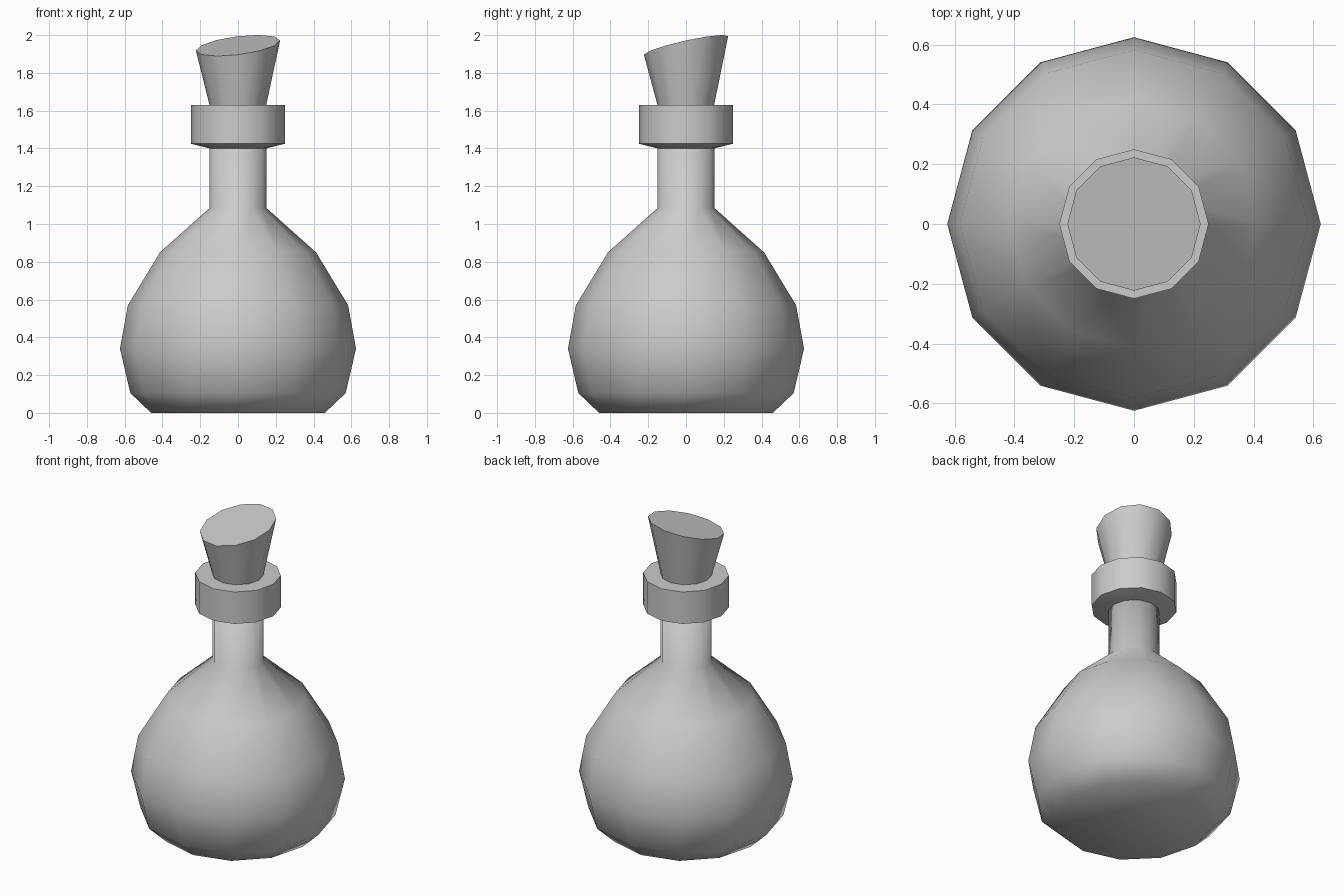
import bpy, bmesh
from math import cos, sin, tau, radians

if "Cube" in bpy.data.objects:
    bpy.data.objects.remove(bpy.data.objects["Cube"])

SIDES = 12


def lathe(name, profile, height=None, angle=None):
    """Revolve (radius, z) points and cap both ends; height() reshapes the top ring."""
    bm = bmesh.new()
    rings = []
    for i, (r, z) in enumerate(profile):
        ring = []
        for k in range(SIDES):
            x, y = r * cos(tau * k / SIDES), r * sin(tau * k / SIDES)
            top = height and i == len(profile) - 1
            ring.append(bm.verts.new((x, y, height(x, y) if top else z)))
        rings.append(ring)
    for a, b in zip(rings, rings[1:]):
        for k in range(SIDES):
            n = (k + 1) % SIDES
            bm.faces.new((a[k], a[n], b[n], b[k]))
    bm.faces.new(rings[0][::-1])
    bm.faces.new(rings[-1])
    mesh = bpy.data.meshes.new(name)
    bm.to_mesh(mesh)
    bm.free()
    obj = bpy.data.objects.new(name, mesh)
    bpy.context.collection.objects.link(obj)
    bpy.ops.object.select_all(action='DESELECT')
    obj.select_set(True)
    bpy.context.view_layer.objects.active = obj
    if angle:
        bpy.ops.object.shade_smooth_by_angle(angle=radians(angle))
    else:
        bpy.ops.object.shade_smooth()
    return obj


# Round body and straight neck
lathe("flask_body", [(0.46, 0), (0.57, 0.105), (0.625, 0.34), (0.583, 0.57),
                     (0.413, 0.85), (0.15, 1.085), (0.15, 1.41)])

# Thick collar around the mouth
lathe("flask_lip", [(0.15, 1.40), (0.25, 1.425), (0.25, 1.63)], angle=35)

# Flared stopper with a slanted top
lathe("cork", [(0.143, 1.60), (0.223, 1.945)],
      height=lambda x, y: 1.945 + 0.12 * x + 0.22 * y, angle=35)
